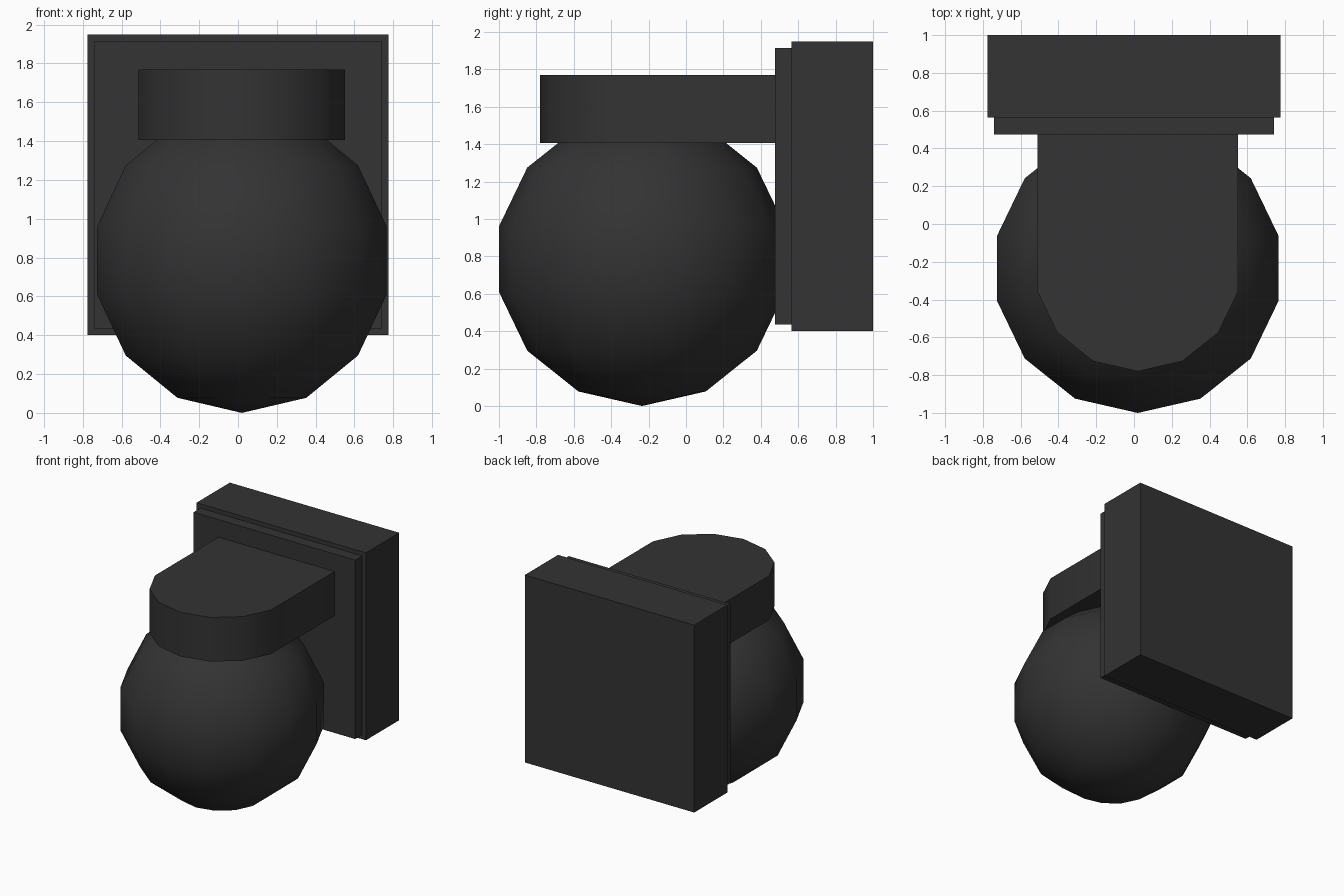
import bpy, bmesh
from math import sin, cos, pi, radians
from mathutils import Vector

cube = bpy.data.objects.get("Cube")
if cube:
    bpy.data.objects.remove(cube, do_unlink=True)

SIDES = 14
AXIS = Vector((0.02, -0.235, 0))   # shared vertical axis of globe and arm
GLOBE_R = 0.785

charcoal = bpy.data.materials.new("charcoal")
charcoal.use_nodes = True
colour = (0.033, 0.033, 0.033, 1)
charcoal.diffuse_color = colour
charcoal.node_tree.nodes["Principled BSDF"].inputs["Base Color"].default_value = colour


def finish(name, bm, smooth=False):
    bmesh.ops.recalc_face_normals(bm, faces=bm.faces)
    mesh = bpy.data.meshes.new(name)
    bm.to_mesh(mesh)
    bm.free()
    mesh.materials.append(charcoal)
    obj = bpy.data.objects.new(name, mesh)
    bpy.context.collection.objects.link(obj)
    if smooth:
        bpy.ops.object.select_all(action='DESELECT')
        obj.select_set(True)
        bpy.context.view_layer.objects.active = obj
        bpy.ops.object.shade_smooth_by_angle(angle=radians(40))
    return obj


def box(name, low, high):
    bm = bmesh.new()
    bmesh.ops.create_cube(bm, size=1)
    low, high = Vector(low), Vector(high)
    for v in bm.verts:
        v.co = (low + high) / 2 + v.co * (high - low)
    return finish(name, bm)


# Wall box and the thinner plate on its front
box("wall_box", (-0.775, 0.565, 0.40), (0.775, 1.0, 1.95))
box("mounting_plate", (-0.74, 0.475, 0.435), (0.74, 0.565, 1.915))

# Arm: straight sides with a rounded front end
step = 2 * pi / SIDES
arm_r = 0.545
outline = [(AXIS.x + arm_r * sin(i * step), AXIS.y - arm_r * cos(i * step))
           for i in range(-3, 4)]
outline = [(outline[0][0], 0.475)] + outline + [(outline[-1][0], 0.475)]
bm = bmesh.new()
base = bm.faces.new([bm.verts.new((x, y, 1.405)) for x, y in outline])
top = bmesh.ops.extrude_face_region(bm, geom=[base], use_keep_orig=True)["geom"]
bmesh.ops.translate(bm, vec=(0, 0, 0.365),
                    verts=[g for g in top if isinstance(g, bmesh.types.BMVert)])
finish("arm", bm, smooth=True)

# Globe: half circle profile turned around the vertical axis
bm = bmesh.new()
centre = AXIS + Vector((0, 0, GLOBE_R))
profile = [bm.verts.new(centre + GLOBE_R * Vector((0, -sin(i * step), -cos(i * step))))
           for i in range(SIDES // 2 + 1)]
edges = [bm.edges.new(pair) for pair in zip(profile, profile[1:])]
bmesh.ops.spin(bm, geom=profile + edges, cent=AXIS, axis=(0, 0, 1),
               angle=2 * pi, steps=SIDES)
bmesh.ops.remove_doubles(bm, verts=bm.verts, dist=0.001)
finish("globe", bm, smooth=True)
